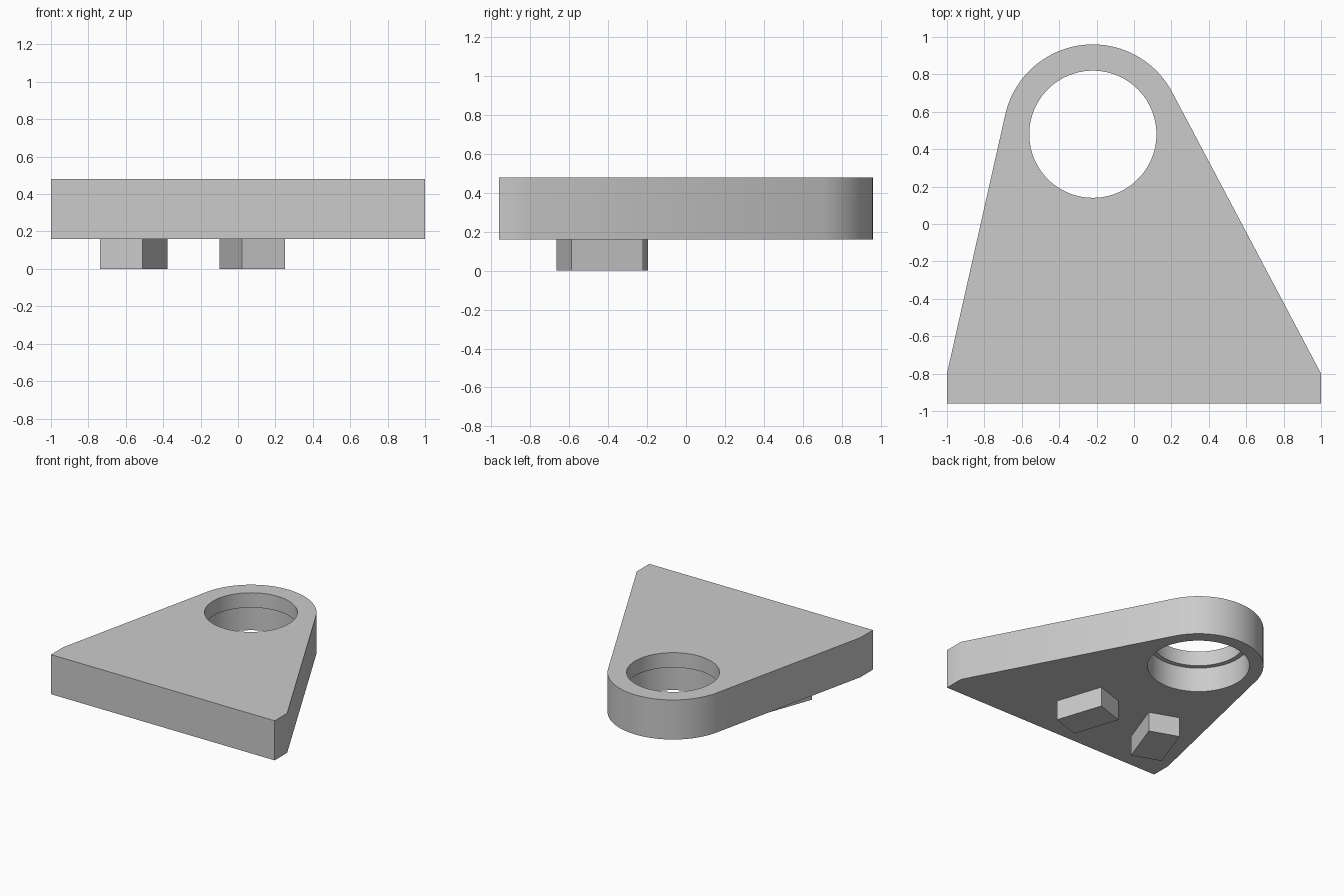
import bpy, bmesh, math
from mathutils import Vector

cube = bpy.data.objects.get("Cube")
if cube:
    bpy.data.objects.remove(cube, do_unlink=True)

grey = bpy.data.materials.new("light_grey")
grey.use_nodes = True
colour = (0.6, 0.6, 0.6, 1)
grey.diffuse_color = colour
grey.node_tree.nodes["Principled BSDF"].inputs["Base Color"].default_value = colour

EYE = Vector((-0.22, 0.48))
EYE_RADIUS = 0.48
PLATE_Z, TOP_Z, LEDGE_Z = 0.16, 0.48, 0.36


def prism(name, outline, z0, z1):
    """Extrude a counter-clockwise outline from z0 to z1."""
    bm = bmesh.new()
    low = [bm.verts.new((x, y, z0)) for x, y in outline]
    high = [bm.verts.new((x, y, z1)) for x, y in outline]
    bm.faces.new(low[::-1])
    bm.faces.new(high)
    for i in range(len(low)):
        j = (i + 1) % len(low)
        bm.faces.new((low[i], low[j], high[j], high[i]))
    mesh = bpy.data.meshes.new(name)
    bm.to_mesh(mesh)
    bm.free()
    mesh.materials.append(grey)
    obj = bpy.data.objects.new(name, mesh)
    bpy.context.collection.objects.link(obj)
    return obj


def arc(centre, radius, start, end, steps):
    angles = [start + (end - start) * i / steps for i in range(steps + 1)]
    return [(centre.x + radius * math.cos(a), centre.y + radius * math.sin(a)) for a in angles]


def tangent_angle(corner, side):
    """Angle on the eye where the straight flank from a corner touches it."""
    d = Vector(corner) - EYE
    return math.atan2(d.y, d.x) + side * math.acos(EYE_RADIUS / d.length)


def bore(target, radius, z0, z1):
    cutter = prism("bore_cutter", arc(EYE, radius, 0, math.tau, 96)[:-1], z0, z1)
    cutter.hide_render = True
    mod = target.modifiers.new("bore", 'BOOLEAN')
    mod.operation, mod.solver, mod.object = 'DIFFERENCE', 'EXACT', cutter
    bpy.context.view_layer.objects.active = target
    bpy.ops.object.modifier_apply(modifier=mod.name)
    bpy.data.objects.remove(cutter, do_unlink=True)


# Plate: straight foot, slanted flanks, round eye
right, left = (1, -0.8), (-1, -0.8)
start = tangent_angle(right, 1)
end = tangent_angle(left, -1) % math.tau
outline = [(-1, -0.96), (1, -0.96), right] + arc(EYE, EYE_RADIUS, start, end, 64) + [left]
plate = prism("plate", outline, PLATE_Z, TOP_Z)

# Stepped hole: narrow above, wider below
bore(plate, 0.34, 0, 1)
bore(plate, 0.377, 0, LEDGE_Z)
bpy.ops.object.select_all(action='DESELECT')
plate.select_set(True)
bpy.context.view_layer.objects.active = plate
bpy.ops.object.shade_smooth_by_angle(angle=math.radians(30))


# Two turned locating blocks beneath the plate
def block(name, centre, angle):
    c, s = math.cos(angle), math.sin(angle)
    corners = [(-1, -1), (1, -1), (1, 1), (-1, 1)]
    half_w, half_l = 0.121, 0.193
    outline = [(centre[0] + u * half_w * c - v * half_l * s,
                centre[1] + u * half_w * s + v * half_l * c) for u, v in corners]
    prism(name, outline, 0, PLATE_Z)


block("left_block", (0.075, -0.443), math.radians(18.2))
block("right_block", (-0.557, -0.419), math.radians(-20))
